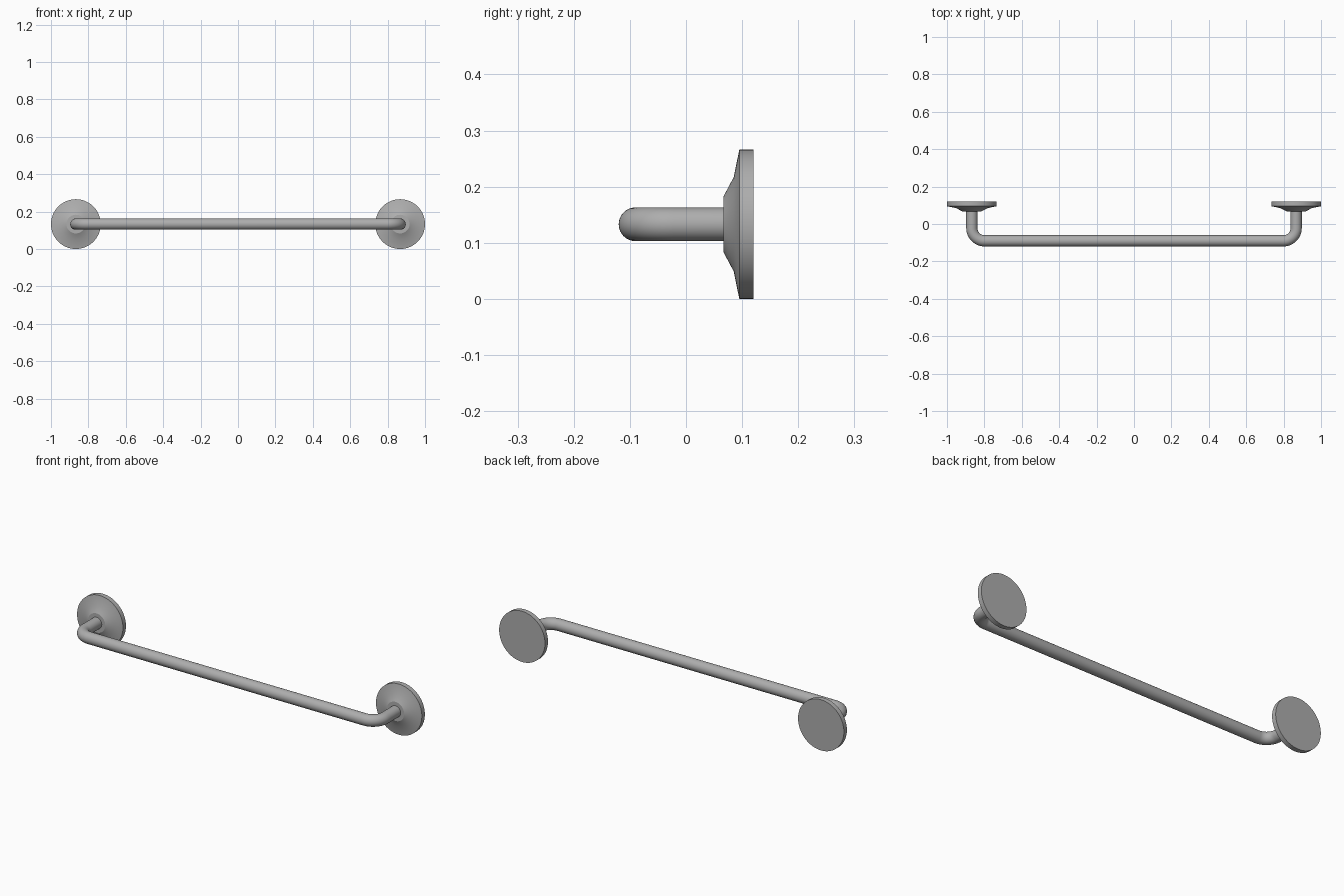
import bpy, bmesh, math
from mathutils import Matrix, Vector

cube = bpy.data.objects.get("Cube")
if cube:
    bpy.data.objects.remove(cube, do_unlink=True)

POST_X, AXIS_Z, BAR_Y = 0.867, 0.133, -0.09
TUBE_R, BEND_R = 0.030, 0.068

# Satin grey metal
metal = bpy.data.materials.new("satin_grey")
metal.use_nodes = True
GREY = (0.42, 0.42, 0.42, 1)
metal.diffuse_color = GREY
metal.node_tree.nodes["Principled BSDF"].inputs["Base Color"].default_value = GREY


def add_part(name, rings, angle):
    """Bridge a list of point rings into a capped, smooth shaded solid."""
    bm = bmesh.new()
    loops = [[bm.verts.new(p) for p in ring] for ring in rings]
    n = len(loops[0])
    for a, b in zip(loops, loops[1:]):
        for i in range(n):
            j = (i + 1) % n
            bm.faces.new((a[i], a[j], b[j], b[i]))
    bm.faces.new(loops[0])
    bm.faces.new(loops[-1])
    bmesh.ops.recalc_face_normals(bm, faces=bm.faces)
    mesh = bpy.data.meshes.new(name)
    bm.to_mesh(mesh)
    bm.free()
    mesh.materials.append(metal)
    obj = bpy.data.objects.new(name, mesh)
    bpy.context.collection.objects.link(obj)
    bpy.ops.object.select_all(action='DESELECT')
    obj.select_set(True)
    bpy.context.view_layer.objects.active = obj
    bpy.ops.object.shade_smooth_by_angle(angle=math.radians(angle))
    return obj


def ring(center, side, radius, count):
    """Circle spanned by the given side direction and z."""
    return [center + radius * (math.cos(t) * side + math.sin(t) * Vector((0, 0, 1)))
            for t in (2 * math.pi * i / count for i in range(count))]


# Wall flanges: stepped dome profile as (y, radius), from wall to post
profile = [(0.12, 0.133), (0.095, 0.133), (0.085, 0.084), (0.067, 0.050)]
for side_name, x in (("left", POST_X), ("right", -POST_X)):
    add_part(side_name + "_flange",
             [ring(Vector((x, y, AXIS_Z)), Vector((1, 0, 0)), r, 64) for y, r in profile], 20)

# Bar: two posts with rounded bends into one straight rail
STEPS = 14
half = [(Vector((POST_X, 0.08, AXIS_Z)), Vector((1, 0, 0)))]
for i in range(STEPS + 1):
    t = math.pi / 2 * i / STEPS
    out = Vector((math.cos(t), -math.sin(t), 0))
    half.append((Vector((POST_X - BEND_R, BAR_Y + BEND_R, AXIS_Z)) + BEND_R * out, out))
flip = Matrix.Diagonal((-1, 1, 1))
path = half + [(flip @ c, flip @ d) for c, d in reversed(half)]
add_part("towel_bar", [ring(c, d, TUBE_R, 32) for c, d in path], 30)
